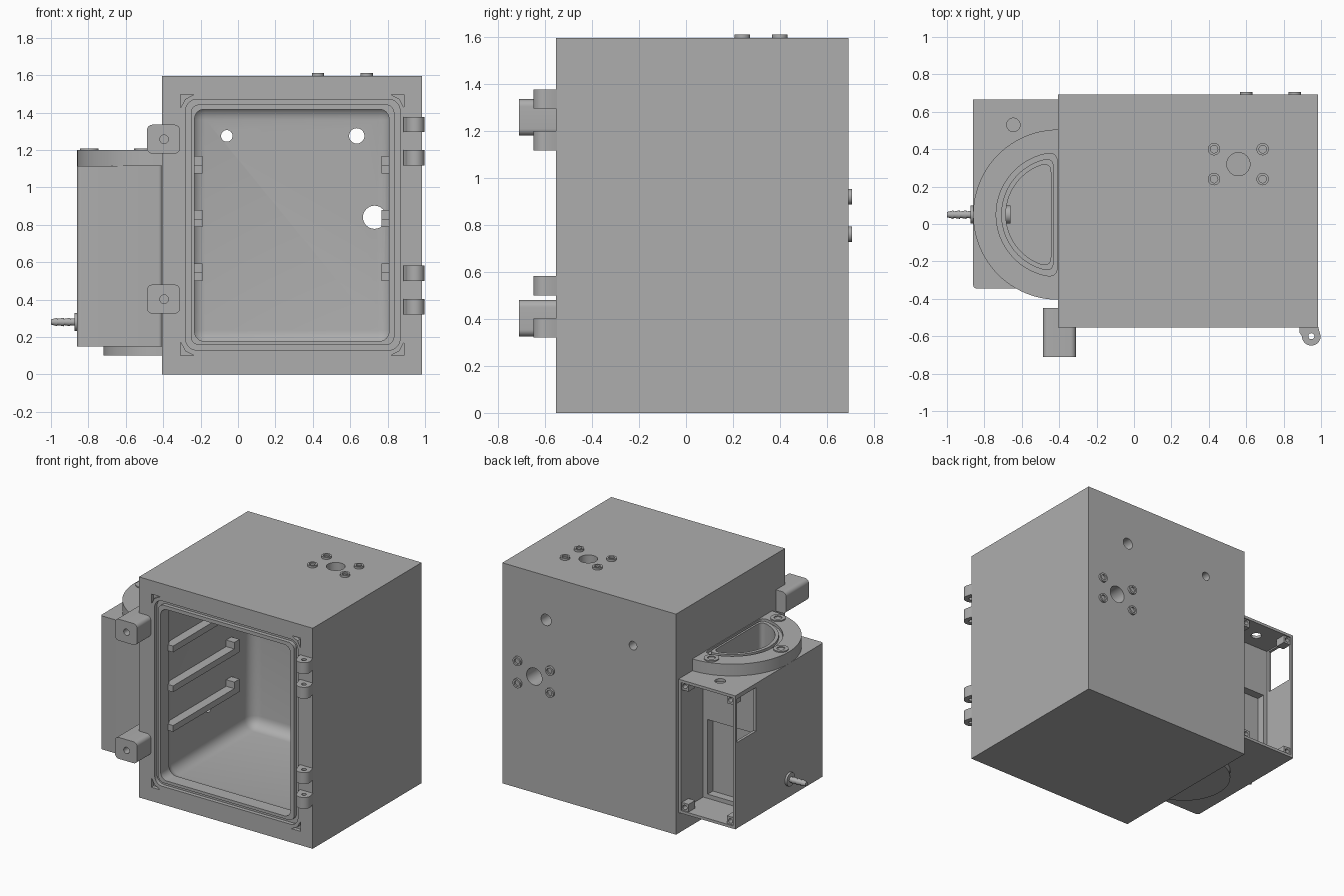
import bpy, bmesh, math
from mathutils import Matrix, Vector

cube = bpy.data.objects.get("Cube")
if cube:
    bpy.data.objects.remove(cube, do_unlink=True)

grey = bpy.data.materials.new("metal_grey")
grey.use_nodes = True
grey.diffuse_color = (0.42, 0.42, 0.42, 1)
grey.node_tree.nodes["Principled BSDF"].inputs["Base Color"].default_value = (0.42, 0.42, 0.42, 1)


# ---------- helpers ----------
def make(name, bm):
    bmesh.ops.recalc_face_normals(bm, faces=bm.faces)
    mesh = bpy.data.meshes.new(name)
    bm.to_mesh(mesh)
    bm.free()
    mesh.materials.append(grey)
    obj = bpy.data.objects.new(name, mesh)
    bpy.context.collection.objects.link(obj)
    return obj


def prism(name, points, axis, a, b):
    """Extrude a 2D outline along an axis from a to b."""
    place = {"x": lambda u, v, t: (t, u, v),
             "y": lambda u, v, t: (u, t, v),
             "z": lambda u, v, t: (u, v, t)}[axis]
    bm = bmesh.new()
    low = [bm.verts.new(place(u, v, a)) for u, v in points]
    high = [bm.verts.new(place(u, v, b)) for u, v in points]
    bm.faces.new(low)
    bm.faces.new(high)
    for i in range(len(points)):
        j = (i + 1) % len(points)
        bm.faces.new((low[i], low[j], high[j], high[i]))
    return make(name, bm)


def arc(u, v, r, start, end, n=8):
    angles = [math.radians(start + (end - start) * i / n) for i in range(n + 1)]
    return [(u + r * math.cos(t), v + r * math.sin(t)) for t in angles]


def rect(u0, u1, v0, v1, r=0, r_top=None):
    """Rectangle outline with rounded corners; r_top overrides the upper pair."""
    top = r if r_top is None else r_top
    points = []
    for u, v, q, start in ((u1, v1, top, 0), (u0, v1, top, 90), (u0, v0, r, 180), (u1, v0, r, 270)):
        du = -q if u == u1 else q
        dv = -q if v == v1 else q
        points += arc(u + du, v + dv, q, start, start + 90) if q else [(u, v)]
    return points


def disc(name, u, v, r, axis, a, b):
    return prism(name, arc(u, v, r, 0, 360, 32)[:-1], axis, a, b)


def lathe(name, profile, axis, origin, steps=32):
    """Turn (radius, distance) points about an axis through origin."""
    turn = {"x": Matrix.Rotation(math.pi / 2, 4, "Y"),
            "y": Matrix.Rotation(-math.pi / 2, 4, "X"),
            "z": Matrix()}[axis]
    bm = bmesh.new()
    verts = [bm.verts.new((r, 0, t)) for r, t in profile]
    edges = [bm.edges.new(pair) for pair in zip(verts, verts[1:])]
    bmesh.ops.spin(bm, geom=verts + edges, axis=(0, 0, 1), cent=(0, 0, 0),
                   angle=math.tau, steps=steps)
    bmesh.ops.remove_doubles(bm, verts=bm.verts, dist=0.0001)
    bm.transform(Matrix.Translation(Vector(origin)) @ turn)
    return make(name, bm)


def cut(obj, *cutters):
    for cutter in cutters:
        mod = obj.modifiers.new("cut", "BOOLEAN")
        mod.operation = "DIFFERENCE"
        mod.solver = "EXACT"
        mod.object = cutter
    graph = bpy.context.evaluated_depsgraph_get()
    mesh = bpy.data.meshes.new_from_object(obj.evaluated_get(graph))
    obj.modifiers.clear()
    obj.data = mesh
    for cutter in cutters:
        bpy.data.objects.remove(cutter, do_unlink=True)


def half_round(r, flat, corner=0.05):
    """D-shaped outline whose straight side lies at x = flat."""
    cx, cy = -0.405, 0.05
    start = 90 + math.degrees(math.asin((cx - flat) / r))
    lean = math.degrees(corner / r)
    points = arc(cx, cy, r, start + lean, 360 - start - lean, 40)
    h = r * math.sin(math.radians(start))

    def bend(p, c, q):
        steps = [i / 6 for i in range(1, 7)]
        return [tuple((1 - t) ** 2 * p[k] + 2 * t * (1 - t) * c[k] + t * t * q[k] for k in (0, 1))
                for t in steps]
    points += bend(points[-1], (flat, cy - h), (flat, cy - h + corner))
    points += [(flat, cy + h - corner)]
    return points + bend(points[-1], (flat, cy + h), points[0])[:-1]


# ---------- main cabinet ----------
cabinet = prism("cabinet_body", rect(-0.405, 0.985, 0, 1.595), "y", -0.553, 0.692)

bm = bmesh.new()
bmesh.ops.create_cube(bm, size=1)
bm.transform(Matrix.Translation((0.287, 0.02, 0.798)) @ Matrix.Diagonal((1.085, 1.0, 1.285, 1)))
bmesh.ops.bevel(bm, geom=bm.edges[:], offset=0.08, segments=6, profile=0.5, affect="EDGES")
chamber = make("chamber_cutter", bm)
opening = prism("opening_cutter", rect(-0.232, 0.807, 0.178, 1.417, 0.05), "y", -0.7, -0.3)

groove = prism("groove_cutter", rect(-0.28, 0.866, 0.13, 1.47, 0.06), "y", -0.7, -0.525)
cut(groove, prism("groove_core", rect(-0.252, 0.836, 0.157, 1.443, 0.045), "y", -0.8, -0.4))

# Shallow pockets at the four corners of the door seal
pockets = []
for u, su in ((-0.307, 1), (0.888, -1)):
    for v, sv in ((0.1, 1), (1.497, -1)):
        shape = [(0, 0), (0.072, 0), (0.05, 0.012), (0.025, 0.025), (0.012, 0.05), (0, 0.072)]
        pockets.append(prism("pocket", [(u + su * a, v + sv * b) for a, b in shape], "y", -0.7, -0.525))

ports = [disc("port", x, z, r, "y", 0.3, 0.9)
         for x, z, r in ((-0.06, 1.275, 0.031), (0.635, 1.275, 0.041), (0.73, 0.84, 0.062))]
ports.append(disc("port", 0.558, 0.32, 0.062, "z", 1.2, 1.8))
ports.append(disc("port", 0.03, 0.46, 0.028, "x", -0.6, -0.15))
cut(cabinet, chamber, opening, groove, *pockets, *ports)

# Fixing studs around the top and back ports
stud = [(0, -0.01), (0.033, -0.01), (0.033, 0.015), (0.02, 0.015), (0.02, 0.003), (0, 0.003)]
for sx in (-1, 1):
    for s in (-1, 1):
        lathe("top_stud", stud, "z", (0.558 + sx * 0.13, 0.32 + s * 0.08, 1.595), 24)
        lathe("back_stud", stud, "y", (0.73 + sx * 0.13, 0.692, 0.84 + s * 0.08), 24)

# Shelf rails with a raised stop at the back
for z in (1.075, 0.787, 0.5):
    for side, u0, u1 in (("right", -0.258, -0.19), ("left", 0.767, 0.833)):
        rail = [(-0.47, z), (0.29, z), (0.29, z + 0.092), (0.23, z + 0.092), (0.23, z + 0.045), (-0.47, z + 0.045)]
        prism(side + "_shelf_rail", rail, "x", u0, u1)

# Hinge knuckles on the front
for z in (0.32, 0.5, 1.117, 1.295):
    outline = [(0.885, -0.55), (0.885, -0.58)] + arc(0.948, -0.6, 0.05, 180, 360, 16) + [(0.985, -0.55)]
    knuckle = prism("hinge_knuckle", outline, "z", z, z + 0.082)
    cut(knuckle, disc("pin_hole", 0.948, -0.6, 0.016, "z", z - 0.1, z + 0.2))

# Latch blocks on the front corner
for z in (0.325, 1.18):
    latch = prism("latch_block", rect(-0.487, -0.31, z, z + 0.155, 0.03), "y", -0.71, -0.45)
    cut(latch, disc("latch_hole", -0.395, z + 0.077, 0.023, "y", -0.8, -0.6))

# ---------- side housing ----------
housing = prism("side_housing", rect(-0.86, -0.405, -0.345, 0.665, 0.02, 0), "z", 0.15, 1.115)
cut(housing,
    prism("well", half_round(0.28, -0.445), "z", 0.19, 1.3),
    prism("bay", rect(-0.84, -0.425, 0.17, 1.095), "y", 0.41, 0.8),
    prism("inner_bay", rect(-0.81, -0.46, 0.2, 0.74), "y", 0.35, 0.5),
    prism("side_window", rect(0.43, 0.645, 0.77, 1.085), "x", -0.95, -0.8),
    disc("cable_hole", -0.645, 0.53, 0.036, "z", 1.0, 1.3))

# Screw posts in the open bay
for x in (-0.845, -0.48):
    for z in (0.165, 1.04):
        post = prism("screw_post", rect(x, x + 0.06, z, z + 0.06), "y", 0.58, 0.655)
        cut(post, disc("screw_hole", x + 0.03, z + 0.03, 0.016, "y", 0.6, 0.8))

# Half-round flange on top, with its seal groove and bolts
flange = prism("top_flange", arc(-0.405, 0.05, 0.455, 90, 270, 48), "z", 1.115, 1.2)
seal = prism("seal_cutter", half_round(0.332, -0.411), "z", 1.18, 1.3)
cut(seal, prism("seal_core", half_round(0.305, -0.43), "z", 1.1, 1.4))
cut(flange, seal, prism("well", half_round(0.28, -0.445), "z", 1.0, 1.3))
bolt = [(0, -0.01), (0.05, -0.01), (0.05, 0.008), (0.026, 0.008), (0.026, 0.001), (0, 0.001)]
for x, y in ((-0.505, 0.43), (-0.505, -0.33), (-0.795, 0.05)):
    lathe("flange_bolt", bolt, "z", (x, y, 1.2))

# Half-round base under the housing
prism("housing_base", arc(-0.405, 0.05, 0.315, 90, 270, 40), "z", 0.1, 0.15)

# Barbed hose fitting and its inner nut
barbs = [(0, 0), (0.014, 0)]
for t in (0.035, 0.07, 0.105):
    barbs += [(0.023, t), (0.017, t)]
barbs += [(0.02, 0.125), (0.048, 0.125), (0.048, 0.145), (0, 0.145)]
lathe("hose_fitting", barbs, "x", (-1, 0.05, 0.28))
lathe("fitting_nut", [(0, 0), (0.048, 0), (0.048, 0.03), (0, 0.03)], "x", (-0.69, 0.05, 0.28))

# ---------- shading ----------
bpy.ops.object.select_all(action="DESELECT")
parts = [o for o in bpy.context.collection.objects if o.type == "MESH" and grey.name in o.data.materials]
for part in parts:
    part.select_set(True)
bpy.context.view_layer.objects.active = cabinet
bpy.ops.object.shade_smooth_by_angle(angle=math.radians(30))
